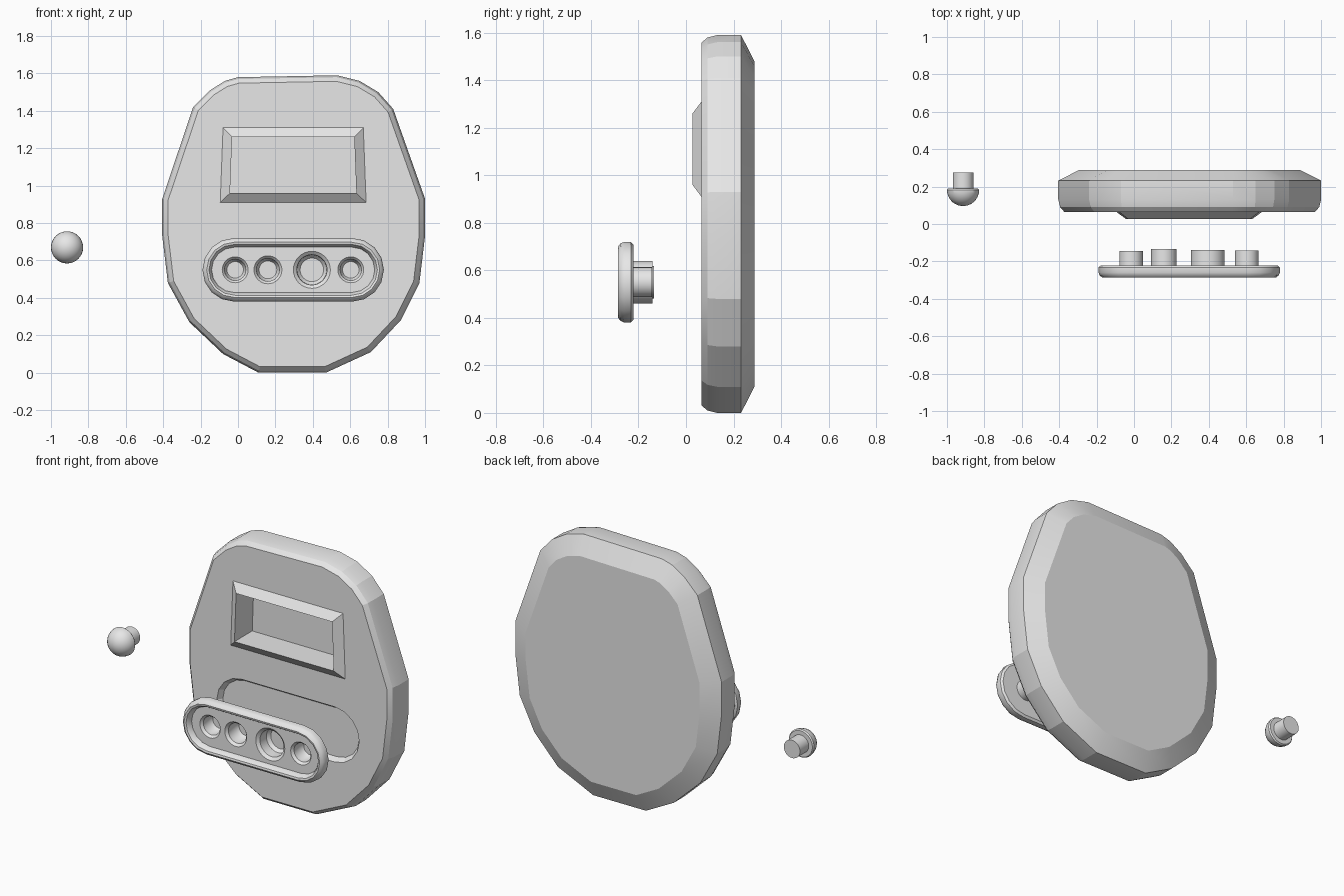
import bpy, bmesh, math
from mathutils import Vector

old = bpy.data.objects.get("Cube")
if old:
    bpy.data.objects.remove(old, do_unlink=True)

grey = bpy.data.materials.new("light_grey")
grey.use_nodes = True
grey.diffuse_color = (0.8, 0.8, 0.8, 1)
grey.node_tree.nodes["Principled BSDF"].inputs["Base Color"].default_value = (0.8, 0.8, 0.8, 1)


def inset(outline, d):
    """Move a counter-clockwise convex outline inwards by d."""
    pts = [Vector(p) for p in outline]
    out = []
    for i, p in enumerate(pts):
        a = (p - pts[i - 1]).normalized()
        b = (pts[(i + 1) % len(pts)] - p).normalized()
        n, m = Vector((-a.y, a.x)), Vector((-b.y, b.x))
        out.append(p + (n + m) * d / (1 + n.dot(m)))
    return out


def loft(name, outline, profile, caps=True):
    """Skin inset copies of an xz outline; profile holds (inset, y)."""
    bm = bmesh.new()
    rings = [[bm.verts.new((p.x, y, p.y)) for p in inset(outline, d)] for d, y in profile]
    n = len(outline)
    for r, s in zip(rings, rings[1:]):
        for i in range(n):
            j = (i + 1) % n
            bm.faces.new((r[i], r[j], s[j], s[i]))
    if caps:
        bm.faces.new(rings[0])
        bm.faces.new(rings[-1])
        bmesh.ops.recalc_face_normals(bm, faces=bm.faces)
    else:
        bm.normal_update()
    mesh = bpy.data.meshes.new(name)
    bm.to_mesh(mesh)
    bm.free()
    ob = bpy.data.objects.new(name, mesh)
    bpy.context.collection.objects.link(ob)
    mesh.materials.append(grey)
    return ob


def lathe(name, x, z, profile, sides=32):
    """Turned part about a y axis; profile holds (radius, y)."""
    big = max(r for r, y in profile)
    ring = [(x + big * math.cos(math.tau * i / sides), z + big * math.sin(math.tau * i / sides))
            for i in range(sides)]
    k = math.cos(math.pi / sides)
    return loft(name, ring, [((big - r) * k, y) for r, y in profile])


def boolean(ob, tool, operation):
    """Apply a boolean and discard the tool."""
    tool.hide_render = True
    mod = ob.modifiers.new("cut", 'BOOLEAN')
    mod.operation, mod.object, mod.solver = operation, tool, 'EXACT'
    bpy.context.view_layer.objects.active = ob
    bpy.ops.object.modifier_apply(modifier=mod.name)
    bpy.data.objects.remove(tool, do_unlink=True)


def smooth(ob, angle):
    bpy.ops.object.select_all(action='DESELECT')
    ob.select_set(True)
    bpy.context.view_layer.objects.active = ob
    bpy.ops.object.shade_smooth_by_angle(angle=math.radians(angle))


def capsule(x0, x1, z, r, steps=8):
    """Rounded slot outline, counter-clockwise."""
    arc = [-math.pi / 2 + math.pi * i / steps for i in range(steps + 1)]
    return [(x1 + r * math.cos(a), z + r * math.sin(a)) for a in arc] + \
           [(x0 - r * math.cos(a), z - r * math.sin(a)) for a in arc]


# Egg-shaped body with rounded front rim and wide rear chamfer
egg = [(0.11, 0.0), (0.47, 0.0), (0.71, 0.11), (0.87, 0.28), (0.97, 0.48), (1.0, 0.73),
       (1.0, 0.93), (0.83, 1.41), (0.75, 1.5), (0.65, 1.56), (0.53, 1.59), (0.0, 1.58),
       (-0.07, 1.56), (-0.15, 1.51), (-0.24, 1.42), (-0.405, 0.93), (-0.405, 0.73),
       (-0.375, 0.48), (-0.26, 0.27), (-0.08, 0.1)]
body = loft("body", egg, [(0.032, 0.065), (0.01, 0.09), (0, 0.13), (0, 0.232), (0.11, 0.288)])

# Screen opening, panel seat and raised screen frame
screen = [(-0.095, 0.91), (0.685, 0.91), (0.67, 1.31), (-0.08, 1.31)]
slot = capsule(-0.02, 0.61, 0.55, 0.17)
boolean(body, loft("screen_cutter", screen, [(0.05, -0.1), (0.05, 0.2)]), 'DIFFERENCE')
boolean(body, loft("seat_cutter", slot, [(0, -0.1), (0, 0.065), (0.02, 0.095)]), 'DIFFERENCE')
smooth(body, 15)
loft("screen_frame", screen, [(0, 0.065), (0.05, 0.027), (0.05, 0.065)], caps=False).data.flip_normals()

# Loose control panel with a rounded rim and four cups behind it
panel = loft("control_panel", slot, [(0.012, -0.222), (0, -0.232), (0, -0.26), (0.008, -0.277),
                                     (0.022, -0.287), (0.034, -0.284), (0.043, -0.27),
                                     (0.048, -0.25)])
cups = [(-0.015, 0.063, -0.145), (0.16, 0.068, -0.135), (0.395, 0.09, -0.14), (0.603, 0.063, -0.143)]
for x, r, back in cups:
    boolean(panel, lathe("cup", x, 0.55, [(r, -0.24), (r, back)]), 'UNION')
for x, r, back in cups:
    hollow = [(r * 1.1, -0.3), (r * 1.1, -0.25), (r * 0.9, -0.235), (r * 0.88, back - 0.035),
              (r * 0.7, back - 0.015)]
    boolean(panel, lathe("cup_cutter", x, 0.55, hollow), 'DIFFERENCE')
smooth(panel, 35)

# Loose domed button with its stem
radius, base = 0.086, 0.182
dome = [(radius * math.sin(math.radians(a)), base - radius * math.cos(math.radians(a)))
        for a in range(6, 91, 12)]
button = lathe("button", -0.914, 0.67, dome + [(radius, base), (0.08, 0.19), (0.055, 0.19), (0.055, 0.275)])
smooth(button, 35)
